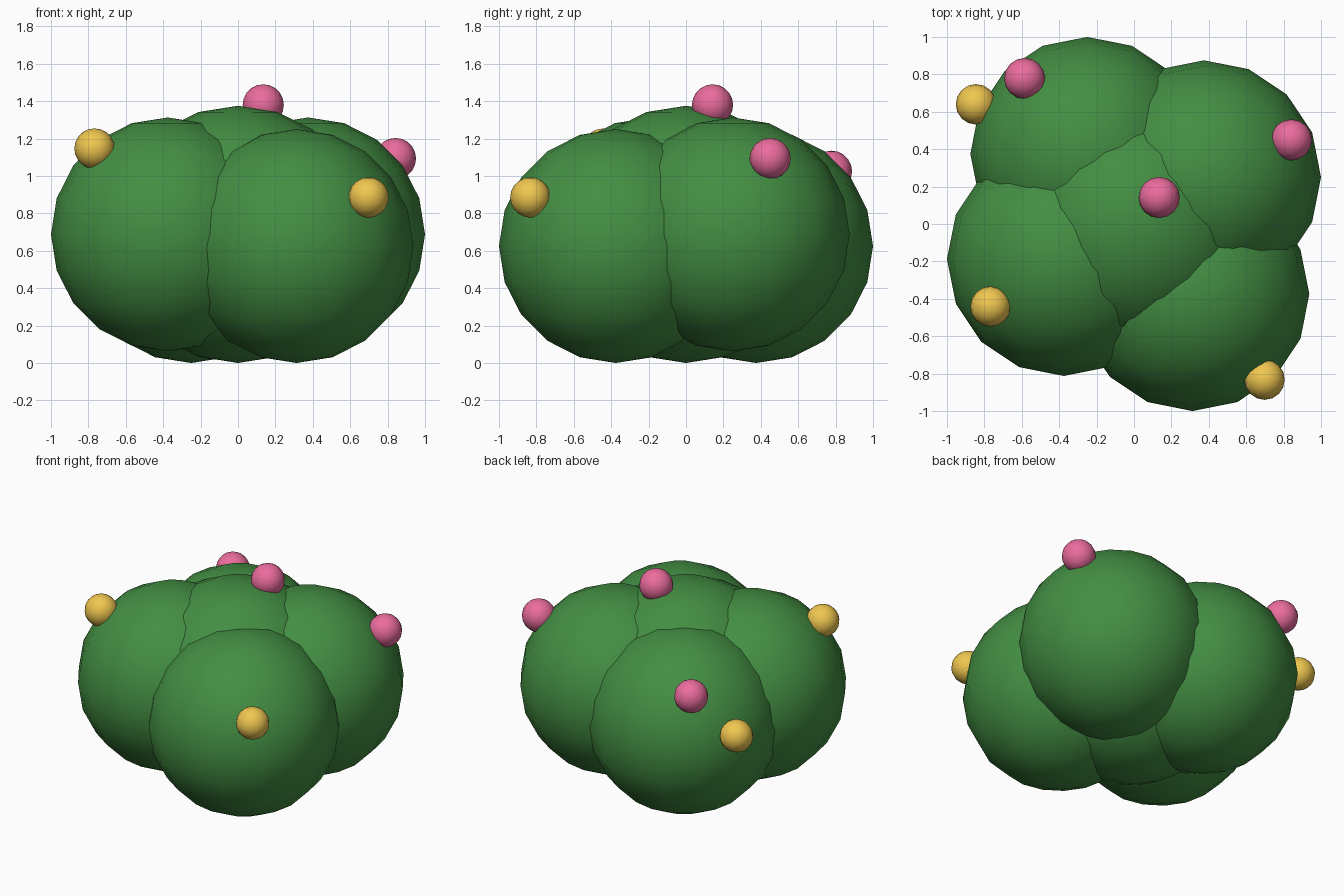
import bpy

if "Cube" in bpy.data.objects:
    bpy.data.objects.remove(bpy.data.objects["Cube"])


def material(name, color):
    mat = bpy.data.materials.new(name)
    mat.diffuse_color = (*color, 1.0)
    mat.use_nodes = True
    mat.node_tree.nodes["Principled BSDF"].inputs["Base Color"].default_value = mat.diffuse_color
    return mat


leaf_green = material("leaf_green", (0.056, 0.27, 0.056))
blossom_pink = material("blossom_pink", (0.83, 0.15, 0.34))
blossom_yellow = material("blossom_yellow", (0.87, 0.57, 0.08))


def ball(name, center, radius, mat, segments=16, rings=10):
    bpy.ops.mesh.primitive_uv_sphere_add(
        segments=segments, ring_count=rings, radius=radius, location=center)
    obj = bpy.context.object
    obj.name = name
    obj.data.materials.append(mat)
    bpy.ops.object.shade_smooth()
    return obj


# Central foliage mass
ball("bush_center", (0, 0, 0.6875), 0.6875, leaf_green)

# Four outer foliage lobes
lobes = {
    "back_left": (-0.25, 0.375, 0.625),
    "back_right": (0.375, 0.25, 0.6875),
    "front_left": (-0.375, -0.1875, 0.6875),
    "front_right": (0.3125, -0.375, 0.625),
}
for side, center in lobes.items():
    ball("bush_lobe_" + side, center, 0.625, leaf_green)

# Pink blossoms
for i, p in enumerate([(0.135, 0.142, 1.38), (0.842, 0.45, 1.093),
                       (-0.585, 0.778, 1.025)], 1):
    ball(f"pink_blossom_{i}", p, 0.11, blossom_pink)

# Yellow blossoms
for i, p in enumerate([(-0.767, -0.441, 1.146), (0.698, -0.832, 0.885),
                       (-0.845, 0.64, 0.76)], 1):
    ball(f"yellow_blossom_{i}", p, 0.108, blossom_yellow)
